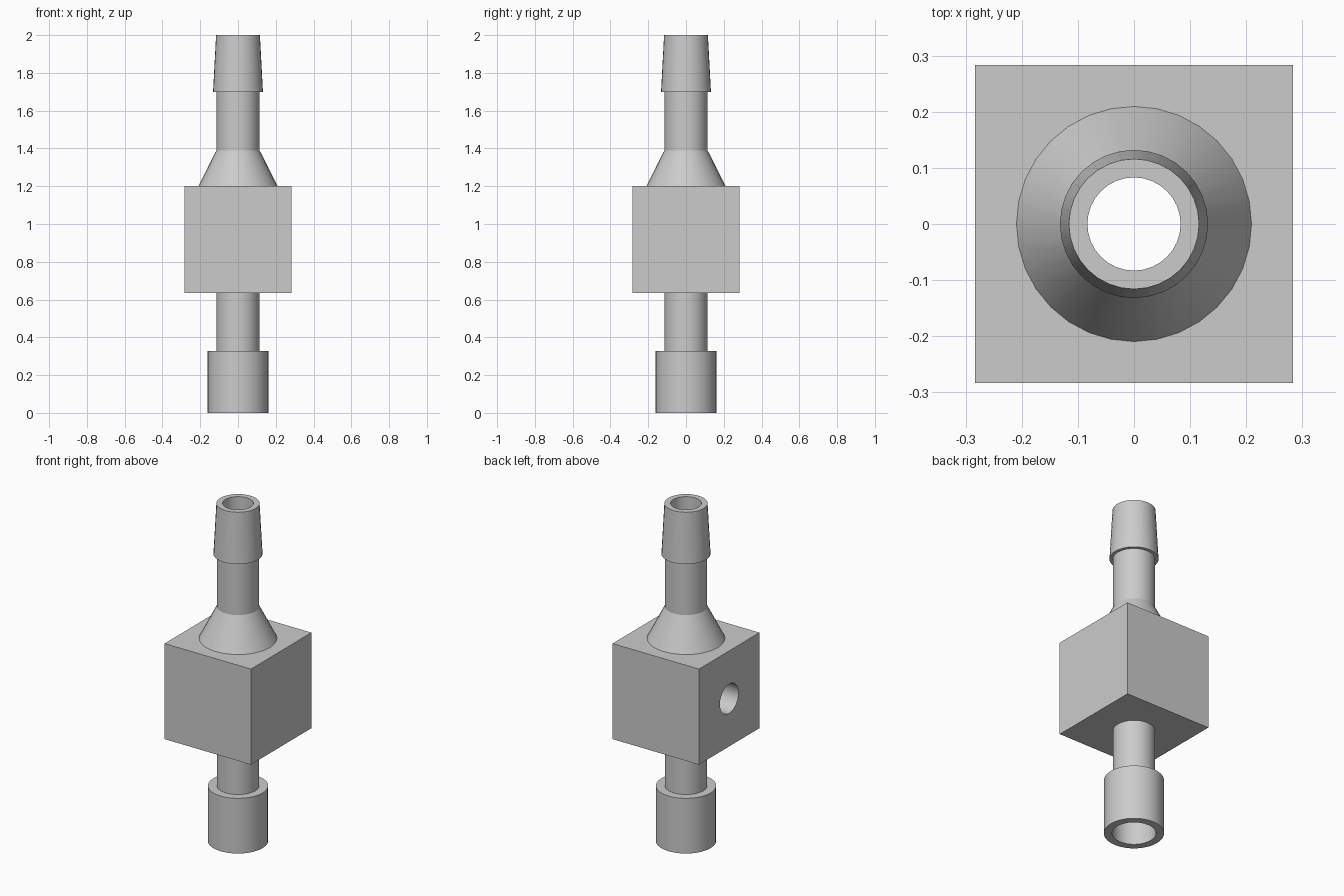
import bpy, bmesh, math
from mathutils import Matrix

if "Cube" in bpy.data.objects:
    bpy.data.objects.remove(bpy.data.objects["Cube"])

SEGS = 32
BORE = 0.083

grey = bpy.data.materials.new("plain_grey")
grey.diffuse_color = (0.6, 0.6, 0.6, 1)
grey.use_nodes = True
grey.node_tree.nodes["Principled BSDF"].inputs["Base Color"].default_value = grey.diffuse_color


def make_object(name, bm):
    mesh = bpy.data.meshes.new(name)
    bmesh.ops.recalc_face_normals(bm, faces=bm.faces[:])
    bm.to_mesh(mesh)
    bm.free()
    mesh.materials.append(grey)
    ob = bpy.data.objects.new(name, mesh)
    bpy.context.collection.objects.link(ob)
    return ob


def smooth(ob):
    bpy.ops.object.select_all(action='DESELECT')
    ob.select_set(True)
    bpy.context.view_layer.objects.active = ob
    bpy.ops.object.shade_smooth_by_angle(angle=math.radians(25))


def lathe(name, profile):
    """Revolve a closed (radius, z) outline around the z axis."""
    bm = bmesh.new()
    rings = []
    for r, z in profile:
        rings.append([bm.verts.new((r * math.cos(2 * math.pi * i / SEGS),
                                    r * math.sin(2 * math.pi * i / SEGS), z))
                      for i in range(SEGS)])
    for k, a in enumerate(rings):
        b = rings[(k + 1) % len(rings)]
        for i in range(SEGS):
            j = (i + 1) % SEGS
            bm.faces.new((a[i], a[j], b[j], b[i]))
    ob = make_object(name, bm)
    smooth(ob)
    return ob


def drill(ob, radius, length, matrix):
    """Cut a round hole through the object."""
    bm = bmesh.new()
    bmesh.ops.create_cone(bm, cap_ends=True, segments=SEGS, radius1=radius,
                          radius2=radius, depth=length, matrix=matrix)
    cutter = make_object("hole_cutter", bm)
    cutter.hide_render = True
    mod = ob.modifiers.new("hole", 'BOOLEAN')
    mod.operation = 'DIFFERENCE'
    mod.solver = 'EXACT'
    mod.object = cutter
    bpy.context.view_layer.objects.active = ob
    bpy.ops.object.modifier_apply(modifier=mod.name)
    bpy.data.objects.remove(cutter)


# Upper fitting: flared base, tube and tapered hose barb
lathe("upper_barb", [(BORE, 1.2), (0.21, 1.2), (0.114, 1.39), (0.114, 1.70),
                     (0.132, 1.70), (0.116, 2.0), (BORE, 2.0)])

# Lower fitting: tube ending in a wider socket
lathe("lower_socket", [(BORE, 0.635), (0.114, 0.635), (0.114, 0.327),
                       (0.162, 0.327), (0.162, 0.0), (0.118, 0.0),
                       (0.118, 0.29), (BORE, 0.29)])

# Cube body with the vertical bore and a side port on the left face
bm = bmesh.new()
bmesh.ops.create_cube(bm, size=0.566,
                      matrix=Matrix.Translation((0, 0, 0.918)))
body = make_object("cube_body", bm)
drill(body, BORE, 1.0, Matrix.Translation((0, 0, 0.918)))
drill(body, 0.087, 0.4, Matrix.Translation((-0.22, 0, 0.918))
      @ Matrix.Rotation(math.pi / 2, 4, 'Y'))
smooth(body)
